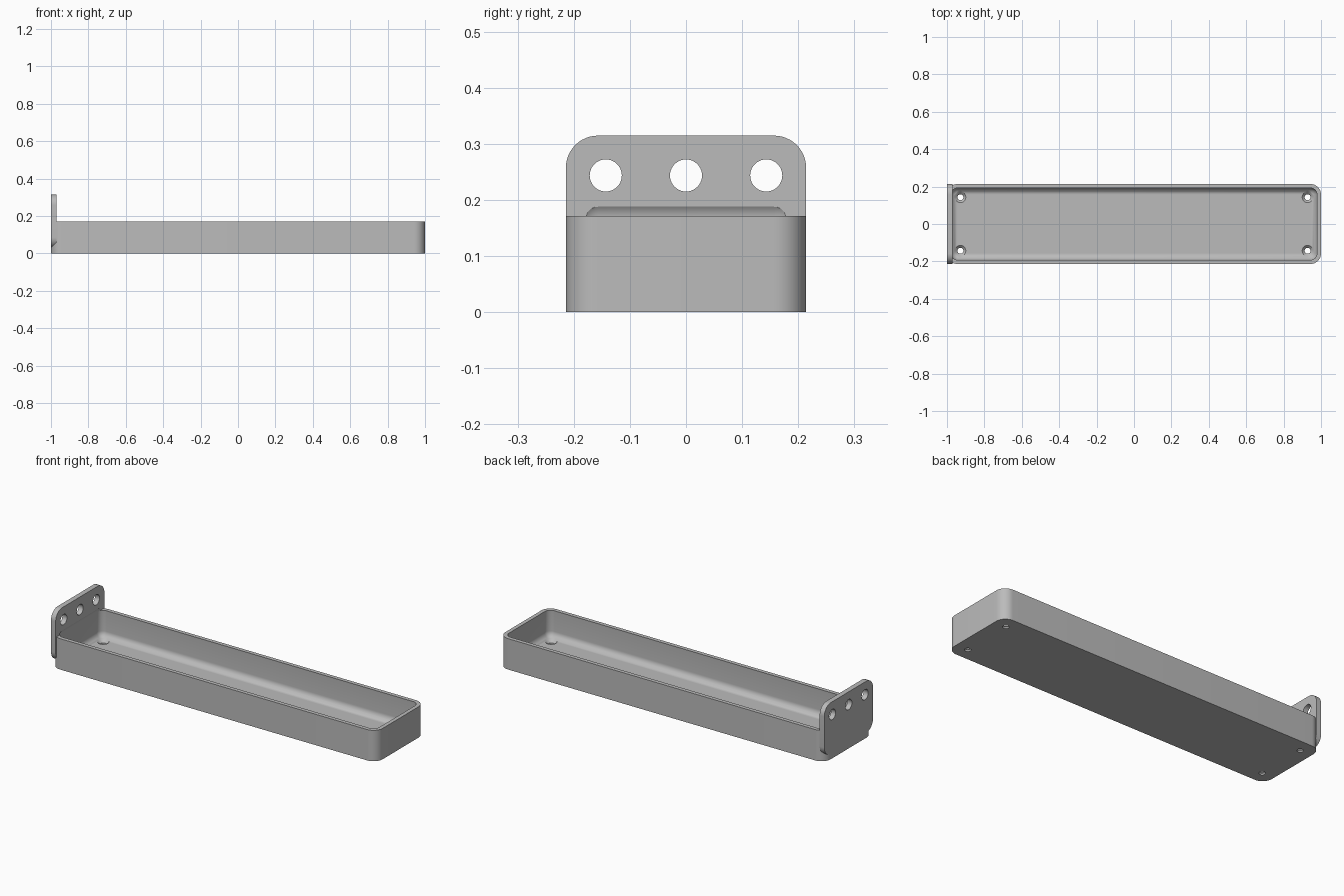
import bpy
import bmesh
import math
from mathutils import Matrix, Vector

default_cube = bpy.data.objects.get("Cube")
if default_cube:
    bpy.data.objects.remove(default_cube, do_unlink=True)

# Main dimensions
HALF_X, HALF_Y = 1.0, 0.214
RIM_Z = 0.1715          # tray rim height
WALL = 0.0215           # wall and floor thickness
CORNER = 0.057          # outer corner radius
PLATE = 0.0286          # end plate thickness
PLATE_TOP = 0.3145

grey = bpy.data.materials.new("plain_grey")
grey.use_nodes = True
colour = (0.5, 0.5, 0.5, 1)
grey.diffuse_color = colour
grey.node_tree.nodes["Principled BSDF"].inputs["Base Color"].default_value = colour


def make_object(name, bm):
    mesh = bpy.data.meshes.new(name)
    bm.normal_update()
    bm.to_mesh(mesh)
    bm.free()
    mesh.materials.append(grey)
    obj = bpy.data.objects.new(name, mesh)
    bpy.context.collection.objects.link(obj)
    return obj


def rounded_box(name, low, high, radius, axis=None, segments=12):
    """Box with the edges along one axis rounded, or all edges if axis is None."""
    low, high = Vector(low), Vector(high)
    bm = bmesh.new()
    bmesh.ops.create_cube(bm, size=1)
    bmesh.ops.scale(bm, vec=high - low, verts=bm.verts)
    bmesh.ops.translate(bm, vec=(low + high) / 2, verts=bm.verts)
    edges = [e for e in bm.edges if axis is None or
             abs((e.verts[0].co - e.verts[1].co).normalized()[axis]) > 0.9]
    bmesh.ops.bevel(bm, geom=edges, offset=radius, offset_type='OFFSET',
                    segments=segments, profile=0.5, affect='EDGES')
    return make_object(name, bm)


def cone(name, centre, r_low, r_high, depth, turn=None):
    bm = bmesh.new()
    matrix = Matrix.Translation(centre) @ (turn or Matrix.Identity(4))
    bmesh.ops.create_cone(bm, cap_ends=True, segments=40, radius1=r_low,
                          radius2=r_high, depth=depth, matrix=matrix)
    return make_object(name, bm)


def combine(target, other, operation):
    """Apply a boolean and remove the helper."""
    other.hide_render = True
    mod = target.modifiers.new(other.name, 'BOOLEAN')
    mod.object, mod.operation, mod.solver = other, operation, 'EXACT'
    bpy.context.view_layer.objects.active = target
    bpy.ops.object.modifier_apply(modifier=mod.name)
    bpy.data.objects.remove(other, do_unlink=True)


# Tray block with the upright mounting plate at its right end
tray = rounded_box("tray_with_end_plate", (-HALF_X, -HALF_Y, 0),
                   (HALF_X, HALF_Y, RIM_Z), CORNER, axis=2)
plate = rounded_box("end_plate", (-HALF_X, -HALF_Y, PLATE),
                    (-HALF_X + PLATE, HALF_Y, PLATE_TOP), CORNER, axis=0)
combine(tray, plate, 'UNION')

# Hollow with filleted edges, which also dishes the plate slightly
cavity = rounded_box("cavity", (-HALF_X + WALL, -HALF_Y + WALL, WALL),
                     (HALF_X - WALL, HALF_Y - WALL, 0.202), CORNER - WALL)
combine(tray, cavity, 'DIFFERENCE')

# Three hanging holes through the plate
quarter = Matrix.Rotation(math.pi / 2, 4, 'Y')
for y in (-0.143, 0, 0.143):
    hole = cone("plate_hole", (-HALF_X + PLATE / 2, y, 0.2435),
                0.0286, 0.0286, 0.1, quarter)
    combine(tray, hole, 'DIFFERENCE')

# Countersunk screw holes in the floor corners
for x in (-0.928, 0.928):
    for y in (-0.143, 0.143):
        combine(tray, cone("screw_hole", (x, y, 0), 0.016, 0.016, 0.1), 'DIFFERENCE')
        sink = cone("countersink", (x, y, WALL), 0.016, 0.0416, 0.0256)
        combine(tray, sink, 'DIFFERENCE')

# Smooth rounded surfaces with crisp edges
bpy.ops.object.select_all(action='DESELECT')
tray.select_set(True)
bpy.context.view_layer.objects.active = tray
bpy.ops.object.shade_smooth_by_angle(angle=math.radians(30))
